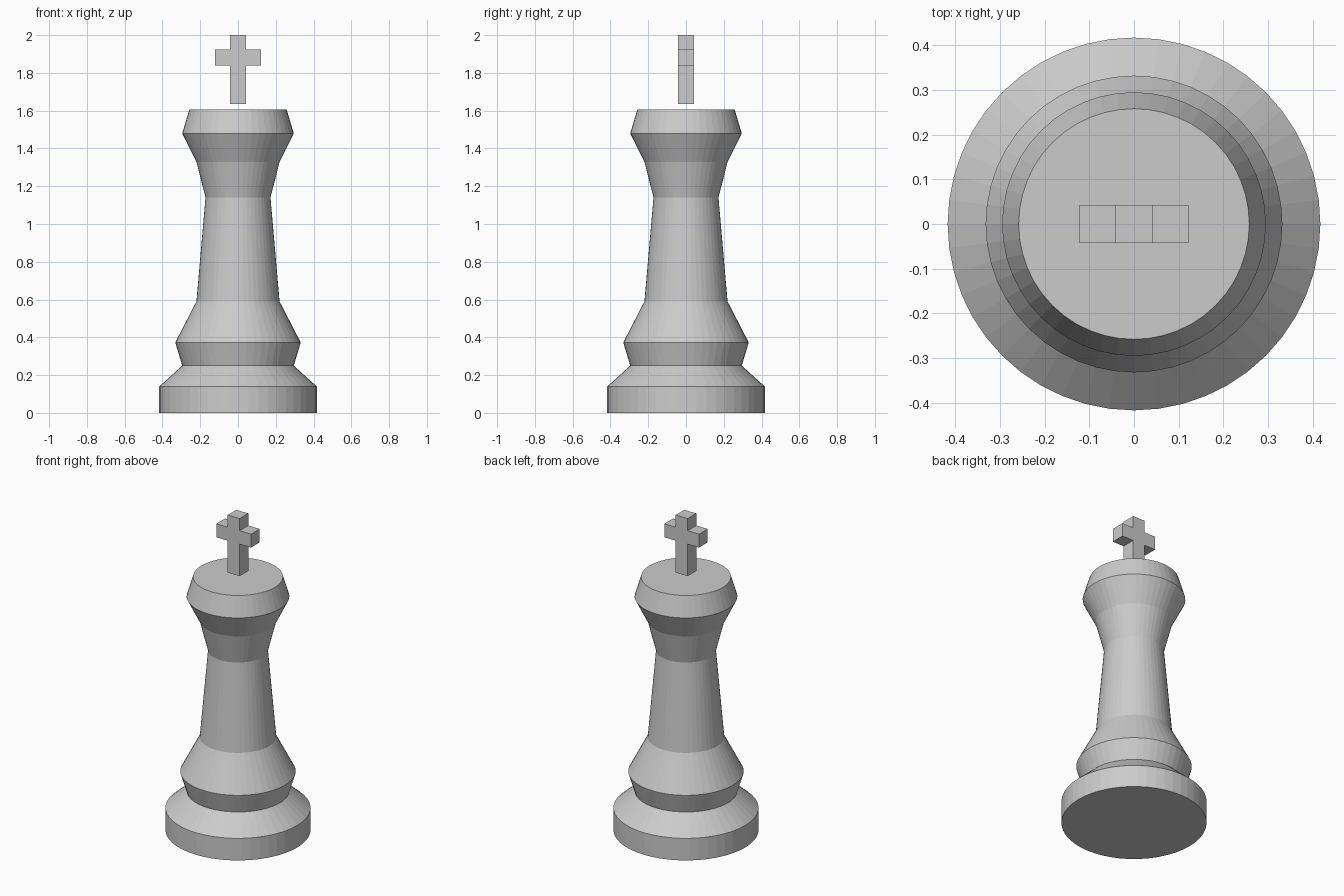
import bpy, bmesh, math

if "Cube" in bpy.data.objects:
    bpy.data.objects.remove(bpy.data.objects["Cube"])

SIDES = 48

grey = bpy.data.materials.new("light_grey")
grey.diffuse_color = (0.6, 0.6, 0.6, 1)
grey.use_nodes = True
grey.node_tree.nodes["Principled BSDF"].inputs["Base Color"].default_value = grey.diffuse_color


def finish(bm, name):
    bmesh.ops.recalc_face_normals(bm, faces=bm.faces)
    mesh = bpy.data.meshes.new(name)
    bm.to_mesh(mesh)
    bm.free()
    mesh.materials.append(grey)
    obj = bpy.data.objects.new(name, mesh)
    bpy.context.collection.objects.link(obj)
    return obj


# Turned body: (radius, height) profile from base to flat crown
profile = [(0.417, 0.0), (0.417, 0.14), (0.295, 0.25), (0.332, 0.373),
           (0.22, 0.59), (0.172, 1.14), (0.22, 1.328), (0.295, 1.48),
           (0.258, 1.605)]
bm = bmesh.new()
rings = []
for r, z in profile:
    rings.append([bm.verts.new((r * math.cos(2 * math.pi * i / SIDES),
                                r * math.sin(2 * math.pi * i / SIDES), z))
                  for i in range(SIDES)])
for low, high in zip(rings, rings[1:]):
    for i in range(SIDES):
        j = (i + 1) % SIDES
        bm.faces.new((low[i], low[j], high[j], high[i]))
bm.faces.new(rings[0][::-1])
bm.faces.new(rings[-1])
finish(bm, "turned_body")

# Cross floating just above the crown: outline extruded along y
w, arm, d = 0.042, 0.122, 0.043
z0, z1, z2, z3 = 1.635, 1.838, 1.923, 2.0
half = [(w, z0), (w, z1), (arm, z1), (arm, z2), (w, z2), (w, z3)]
outline = half + [(-x, z) for x, z in reversed(half)]
bm = bmesh.new()
face = bm.faces.new([bm.verts.new((x, -d, z)) for x, z in outline])
ext = bmesh.ops.extrude_face_region(bm, geom=[face], use_keep_orig=True)
bmesh.ops.translate(bm, vec=(0, 2 * d, 0),
                    verts=[v for v in ext["geom"] if isinstance(v, bmesh.types.BMVert)])
finish(bm, "top_cross")
